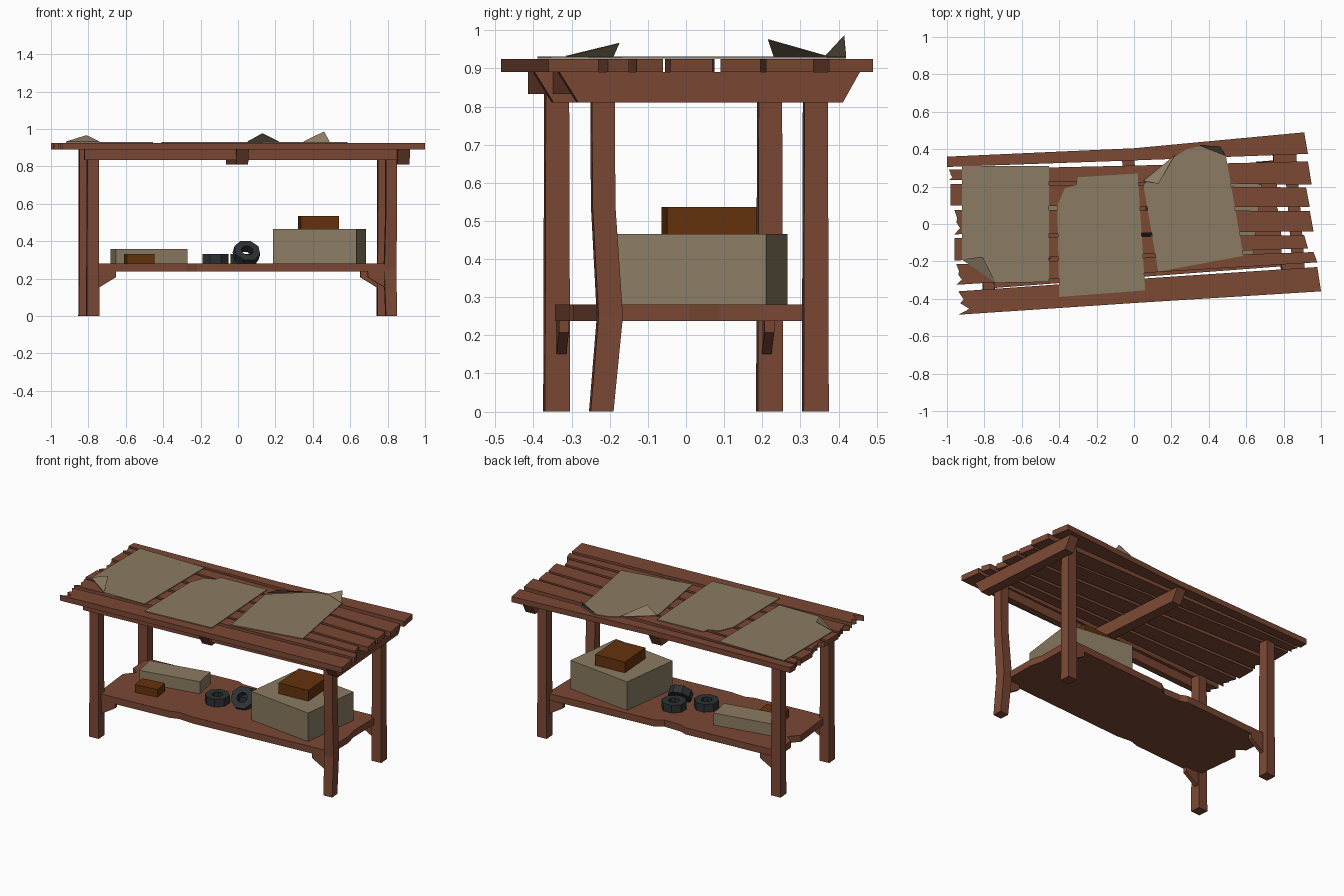
import bpy, bmesh, math
from mathutils import Matrix, Vector

cube = bpy.data.objects.get("Cube")
if cube:
    bpy.data.objects.remove(cube, do_unlink=True)


def material(name, rgb):
    m = bpy.data.materials.new(name)
    m.use_nodes = True
    m.diffuse_color = (*rgb, 1)
    m.node_tree.nodes["Principled BSDF"].inputs["Base Color"].default_value = (*rgb, 1)
    return m


WOOD = material("red brown wood", (0.20, 0.065, 0.034))
TAN = material("tan card", (0.26, 0.20, 0.125))
RUST = material("rust brown box", (0.13, 0.033, 0.004))
DARK = material("dark grey metal", (0.026, 0.031, 0.034))

# The whole bench stands slightly turned about z
TURN = Matrix.Rotation(math.radians(4.3), 4, "Z")
STILL = Matrix.Identity(4)


def finish(name, bm, mat, matrix=STILL):
    bmesh.ops.recalc_face_normals(bm, faces=bm.faces)
    mesh = bpy.data.meshes.new(name)
    bm.to_mesh(mesh)
    bm.free()
    mesh.materials.append(mat)
    mesh.transform(matrix)
    obj = bpy.data.objects.new(name, mesh)
    bpy.context.scene.collection.objects.link(obj)
    return obj


def prism(name, points, direction, mat, matrix=STILL):
    """Extrude a closed 3D outline along a direction."""
    bm = bmesh.new()
    face = bm.faces.new([bm.verts.new(p) for p in points])
    new = bmesh.ops.extrude_face_region(bm, geom=[face])["geom"]
    moved = [v for v in new if isinstance(v, bmesh.types.BMVert)]
    bmesh.ops.translate(bm, vec=Vector(direction), verts=moved)
    return finish(name, bm, mat, matrix)


def slab(name, outline, z, height, mat, matrix=STILL):
    return prism(name, [(x, y, z) for x, y in outline], (0, 0, height), mat, matrix)


def box(name, x, y, z, sx, sy, sz, angle, mat):
    outline = [(-sx / 2, -sy / 2), (sx / 2, -sy / 2), (sx / 2, sy / 2), (-sx / 2, sy / 2)]
    place = Matrix.Translation((x, y, 0)) @ Matrix.Rotation(math.radians(angle), 4, "Z")
    return slab(name, outline, z, sz, mat, place)


def loft(name, rings, mat, matrix=STILL):
    """Join square sections, each given as centre x, centre y, z, width."""
    bm = bmesh.new()
    loops = []
    for x, y, z, w in rings:
        h = w / 2
        loops.append([bm.verts.new((x + a * h, y + b * h, z))
                      for a, b in ((-1, -1), (1, -1), (1, 1), (-1, 1))])
    for low, high in zip(loops, loops[1:]):
        for i in range(4):
            j = (i + 1) % 4
            bm.faces.new((low[i], low[j], high[j], high[i]))
    bm.faces.new(loops[0])
    bm.faces.new(loops[-1])
    return finish(name, bm, mat, matrix)


# Top planks: left x, left low/high y, right x, right low/high y, end notch depth
planks = [
    (-1.00, 0.305, 0.36, 0.93, 0.375, 0.49, 0.00),
    (-0.99, 0.235, 0.29, 0.95, 0.21, 0.335, 0.02),
    (-0.98, 0.10, 0.215, 0.94, 0.09, 0.195, 0.00),
    (-0.96, -0.055, 0.075, 0.96, -0.04, 0.07, 0.03),
    (-0.96, -0.195, -0.075, 0.93, -0.13, -0.06, 0.00),
    (-0.95, -0.325, -0.215, 0.98, -0.205, -0.15, 0.03),
    (-0.94, -0.485, -0.36, 1.00, -0.36, -0.23, 0.06),
]
for i, (xl, l0, l1, xr, r0, r1, cut) in enumerate(planks):
    mid = (r1 + l1) / 2 - (0.02 if i == 0 else 0)
    outline = [(xl, l0), (0, (l0 + r0) / 2), (xr, r0), (xr - 0.02, r1), (0, mid), (xl, l1)]
    if cut:
        outline += [(xl + cut * 0.5, l1 * 0.65 + l0 * 0.35), (xl + 0.01, (l0 + l1) / 2),
                    (xl + cut, l1 * 0.25 + l0 * 0.75)]
    slab(f"top_plank_{i + 1}", outline, 0.89, 0.035, WOOD)

# Cross beams with sloping ends, and the front rail
for name, x in (("middle_beam", -0.005), ("end_beam", 0.86)):
    ends = [(-0.40, 0.89), (-0.35, 0.81), (0.345, 0.81), (0.39, 0.89)]
    prism(name, [(x - 0.033, y, z) for y, z in ends], (0.066, 0, 0), WOOD, TURN)
slab("front_rail", [(-0.85, -0.352), (0.84, -0.352), (0.84, -0.312), (-0.85, -0.312)],
     0.833, 0.057, WOOD, TURN)

# Legs; the front one on the left has buckled
for sx, sy, name in ((-1, -1, "front_right_leg"), (-1, 1, "back_right_leg"), (1, 1, "back_left_leg")):
    loft(name, [(sx * 0.8, sy * 0.28, 0, 0.066), (sx * 0.8, sy * 0.28, 0.89, 0.061)], WOOD, TURN)
loft("front_left_leg", [(0.8, -0.283, 0, 0.06), (0.795, -0.26, 0.25, 0.064),
                        (0.80, -0.278, 0.54, 0.06), (0.80, -0.28, 0.89, 0.06)], WOOD, TURN)

# Corner braces under the shelf
for sx in (-1, 1):
    for sy in (-1, 1):
        side = [(0.77, 0.15), (0.675, 0.208), (0.675, 0.24), (0.77, 0.24)]
        prism("corner_brace", [(sx * x, sy * 0.27 - 0.013, z) for x, z in side],
              (0, 0.026, 0), WOOD, TURN)

# Shelf with chipped edges
slab("shelf", [(-0.79, -0.285), (-0.3, -0.285), (-0.24, -0.27), (-0.14, -0.285), (0.77, -0.285),
               (0.785, -0.05), (0.77, 0.03), (0.785, 0.28), (0.05, 0.28), (0, 0.25), (-0.12, 0.26),
               (-0.16, 0.28), (-0.79, 0.28), (-0.79, 0.12), (-0.74, 0.08), (-0.80, 0.02)],
     0.238, 0.043, WOOD, TURN)

# Boxes on the shelf
box("large_box", 0.435, 0.04, 0.281, 0.45, 0.40, 0.185, -7.2, TAN)
box("box_on_top", 0.43, 0.06, 0.466, 0.205, 0.235, 0.07, 4, RUST)
box("long_box", -0.475, 0.03, 0.281, 0.39, 0.15, 0.078, 11, TAN)
box("small_box", -0.527, -0.15, 0.281, 0.15, 0.10, 0.05, 8, RUST)


# Octagonal rings
def ring(name, place, outer=0.075, inner=0.033, h=0.025):
    bm = bmesh.new()
    loops = []
    for r, z in ((outer, -h), (outer, h), (inner, h), (inner, -h)):
        loops.append([bm.verts.new((r * math.cos(a), r * math.sin(a), z))
                      for a in [math.tau * (k + 0.5) / 8 for k in range(8)]])
    for n in range(4):
        p, q = loops[n], loops[(n + 1) % 4]
        for k in range(8):
            bm.faces.new((p[k], p[k - 1], q[k - 1], q[k]))
    finish(name, bm, DARK, place)


ring("flat_ring", Matrix.Translation((-0.12, -0.04, 0.306)))
ring("rear_ring", Matrix.Translation((0.03, 0.08, 0.306)))
ring("leaning_ring", Matrix.Translation((0.045, -0.01, 0.335)) @ Matrix.Rotation(0.25, 4, "Z")
     @ Matrix.Rotation(math.radians(50), 4, "X"), outer=0.072)

# Card sheets on the top, some with lifted corners
sheets = [
    [(-0.92, 0.31), (-0.92, -0.19), (-0.79, -0.28), (-0.74, -0.315), (-0.455, -0.31), (-0.455, 0.31)],
    [(-0.40, -0.39), (0.06, -0.355), (0.02, 0.27), (-0.30, 0.25), (-0.31, 0.21), (-0.37, 0.19),
     (-0.41, 0.10)],
    [(0.05, 0.21), (0.13, -0.255), (0.585, -0.17), (0.49, 0.37), (0.37, 0.42), (0.28, 0.40),
     (0.22, 0.36)],
]
for i, outline in enumerate(sheets):
    slab(f"sheet_{i + 1}", outline, 0.926, 0.005, TAN)

folds = [
    [(-0.92, -0.19, 0.931), (-0.74, -0.315, 0.931), (-0.81, -0.175, 0.965)],
    [(0.05, 0.23, 0.931), (0.22, 0.37, 0.931), (0.13, 0.215, 0.975)],
    [(0.35, 0.42, 0.931), (0.49, 0.365, 0.931), (0.46, 0.415, 0.985)],
]
for corners in folds:
    prism("lifted_corner", corners, (0, 0, 0.002), TAN)
